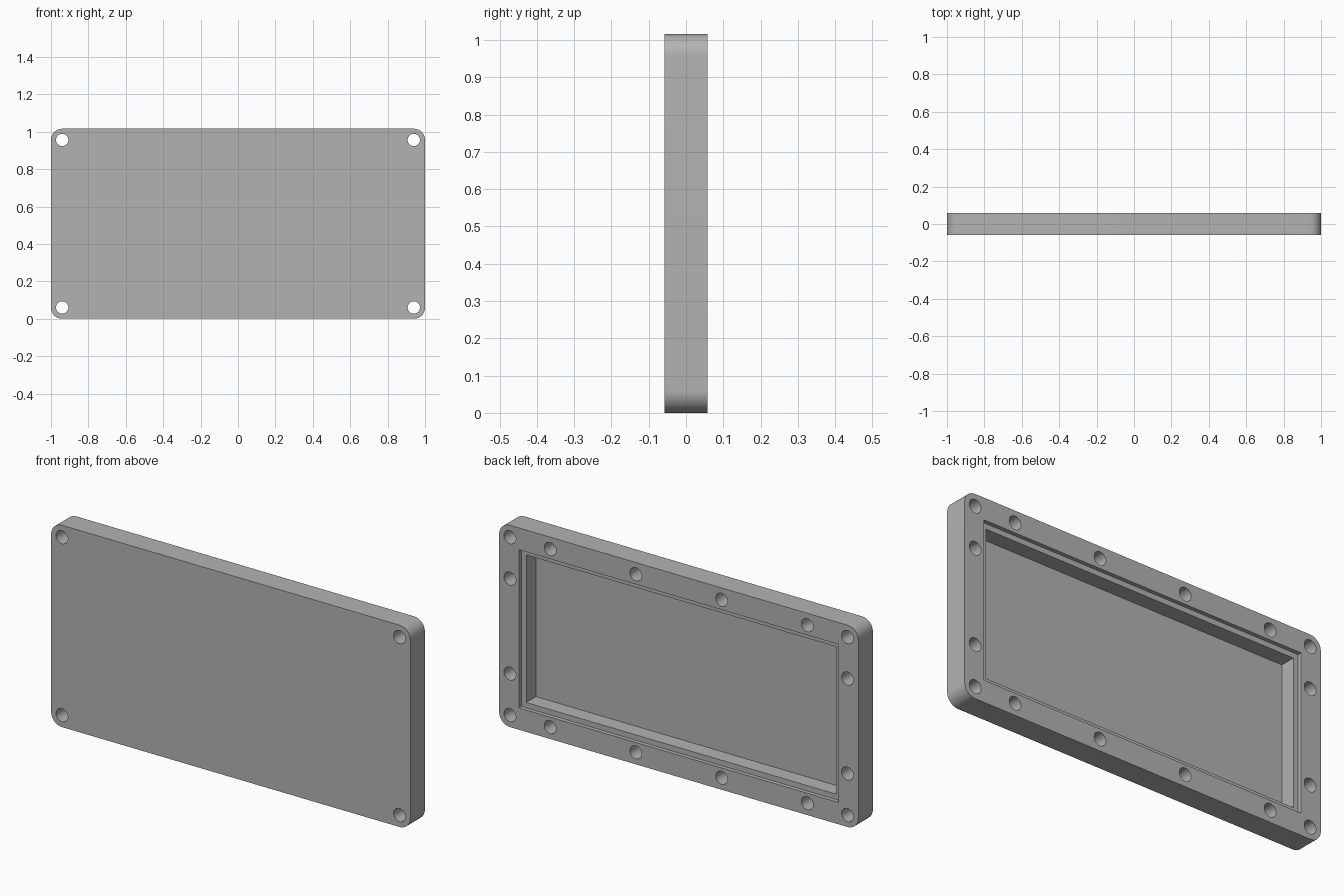
import bpy, bmesh, math
from mathutils import Matrix

cube = bpy.data.objects.get("Cube")
if cube:
    bpy.data.objects.remove(cube, do_unlink=True)

W, H, T = 2.0, 1.016, 0.116      # overall width, height, thickness
MID = H / 2
BACK = T / 2
INSET = 0.06                     # corner radius and hole centre distance
HOLE_R = 0.033
STEP_DEPTH, FLOOR_DEPTH = 0.02, 0.097

grey = bpy.data.materials.new("plain grey")
grey.use_nodes = True
colour = (0.45, 0.45, 0.45, 1)
grey.diffuse_color = colour
grey.node_tree.nodes["Principled BSDF"].inputs["Base Color"].default_value = colour


def make_object(name, bm):
    bmesh.ops.recalc_face_normals(bm, faces=bm.faces)
    mesh = bpy.data.meshes.new(name)
    bm.to_mesh(mesh)
    bm.free()
    mesh.materials.append(grey)
    obj = bpy.data.objects.new(name, mesh)
    bpy.context.collection.objects.link(obj)
    return obj


def add_box(bm, sx, sy, sz, y):
    place = Matrix.Translation((0, y, MID)) @ Matrix.Diagonal((sx, sy, sz, 1))
    bmesh.ops.create_cube(bm, size=1, matrix=place)


def add_drill(bm, x, z, depth):
    # Bore entering from the back face
    over = 0.02
    place = Matrix.Translation((x, BACK + (over - depth) / 2, z)) @ Matrix.Rotation(math.pi / 2, 4, 'X')
    bmesh.ops.create_cone(bm, cap_ends=True, segments=32, radius1=HOLE_R,
                          radius2=HOLE_R, depth=depth + over, matrix=place)


def cut(target, name, bm):
    cutter = make_object(name, bm)
    cutter.hide_render = True
    mod = target.modifiers.new(name, 'BOOLEAN')
    mod.operation = 'DIFFERENCE'
    mod.solver = 'EXACT'
    mod.object = cutter
    bpy.ops.object.select_all(action='DESELECT')
    bpy.context.view_layer.objects.active = target
    target.select_set(True)
    bpy.ops.object.modifier_apply(modifier=mod.name)
    bpy.data.objects.remove(cutter, do_unlink=True)


# Plate with rounded outer corners
bm = bmesh.new()
add_box(bm, W, T, H, 0)
corners = [e for e in bm.edges
           if abs(e.verts[0].co.y - e.verts[1].co.y) > T / 2]
bmesh.ops.bevel(bm, geom=corners, offset=INSET, segments=12,
                profile=0.5, affect='EDGES')
cover = make_object("cover_plate", bm)

# Shallow seat and deep pocket in the back
for name, margin, depth in (("seat_cutter", 0.11, STEP_DEPTH),
                            ("pocket_cutter", 0.137, FLOOR_DEPTH)):
    bm = bmesh.new()
    add_box(bm, W - 2 * margin, 2 * depth, H - 2 * margin, BACK)
    cut(cover, name, bm)

# Through holes at the corners, blind holes along the rim
bm = bmesh.new()
hx, hz = W / 2 - INSET, MID - INSET
for sx in (-1, 1):
    for sz in (-1, 1):
        add_drill(bm, sx * hx, MID + sz * hz, T + 0.02)
        add_drill(bm, sx * hx, MID + sz * 0.239, FLOOR_DEPTH)
        for x in (0.239, 0.716):
            add_drill(bm, sx * x, MID + sz * hz, FLOOR_DEPTH)
cut(cover, "hole_cutter", bm)

bpy.ops.object.shade_smooth_by_angle(angle=math.radians(30))
